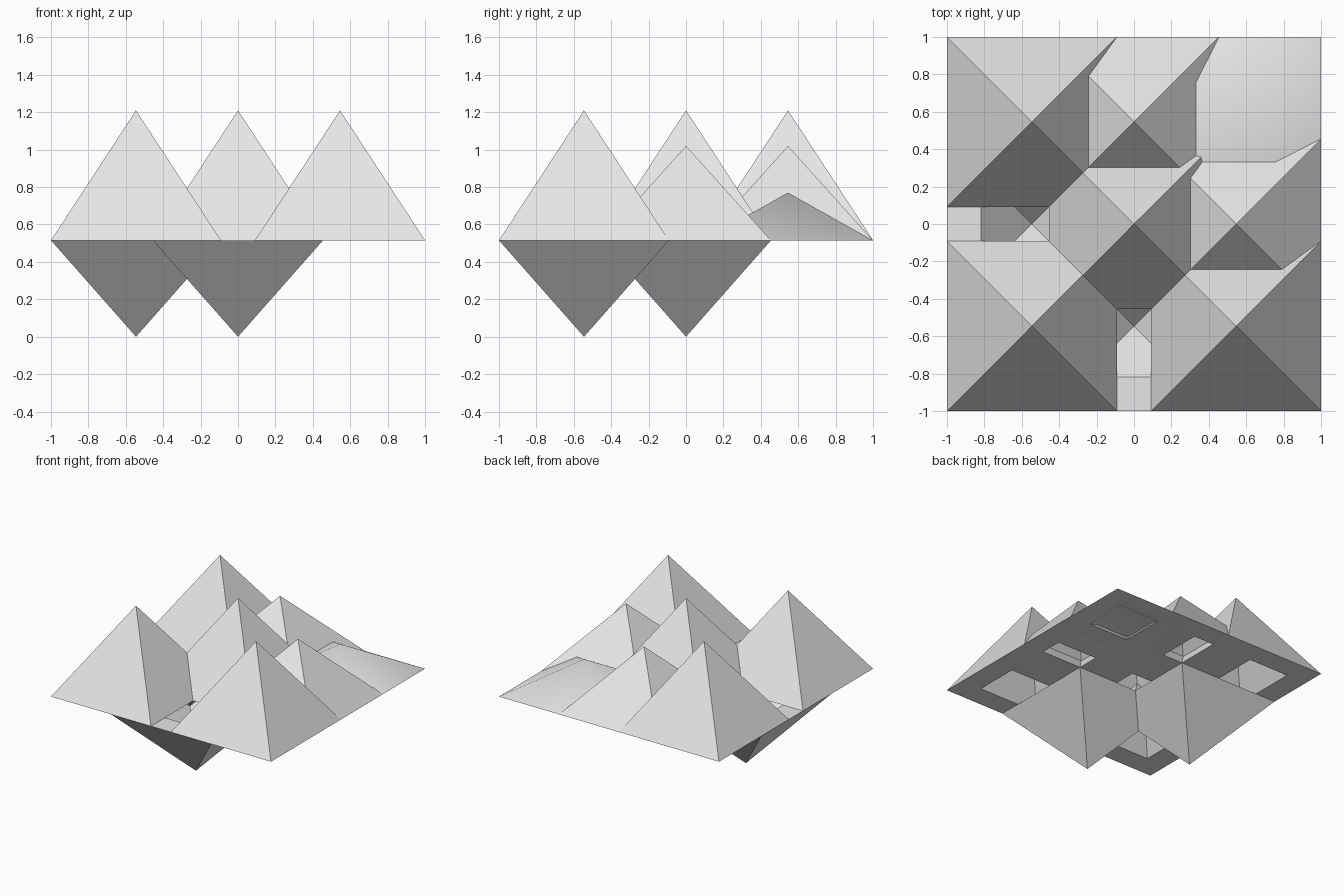
import bpy
import bmesh
import math

if "Cube" in bpy.data.objects:
    bpy.data.objects.remove(bpy.data.objects["Cube"], do_unlink=True)

PITCH = 6 / 11      # spacing of the pyramid grid
HALF = 5 / 11       # half width of each base
HOLLOW = 0.6        # inner cavity relative to outer shell
BASE_Z = 0.515
TALL, MEDIUM, LOW, DOWN = 0.695, 0.505, 0.255, -0.515

grey = bpy.data.materials.new("plain grey")
grey.use_nodes = True
grey.diffuse_color = (0.8, 0.8, 0.8, 1)
grey.node_tree.nodes["Principled BSDF"].inputs["Base Color"].default_value = (0.8, 0.8, 0.8, 1)


def hollow_pyramid(name, col, row, height):
    """Pyramid shell with a flat rim and a smaller pyramid cavity."""
    bm = bmesh.new()
    rings = []
    for scale in (1, HOLLOW):
        h = HALF * scale
        ring = [bm.verts.new((sx * h, sy * h, 0))
                for sx, sy in ((-1, -1), (1, -1), (1, 1), (-1, 1))]
        apex = bm.verts.new((0, 0, height * scale))
        for i in range(4):
            bm.faces.new((ring[i], ring[(i + 1) % 4], apex))
        rings.append(ring)
    # flat rim joining shell and cavity
    outer, inner = rings
    for i in range(4):
        j = (i + 1) % 4
        bm.faces.new((outer[j], outer[i], inner[i], inner[j]))
    bmesh.ops.recalc_face_normals(bm, faces=bm.faces)
    mesh = bpy.data.meshes.new(name)
    bm.to_mesh(mesh)
    bm.free()
    mesh.materials.append(grey)
    obj = bpy.data.objects.new(name, mesh)
    obj.location = (col * PITCH, row * PITCH, BASE_Z)
    bpy.context.collection.objects.link(obj)
    # only the low pyramid is shallow enough to be smoothed
    bpy.ops.object.select_all(action="DESELECT")
    obj.select_set(True)
    bpy.context.view_layer.objects.active = obj
    bpy.ops.object.shade_smooth_by_angle(angle=math.radians(45))


# three by three grid, front row first
rows = {
    "front": (-1, (TALL, DOWN, TALL)),
    "middle": (0, (DOWN, TALL, MEDIUM)),
    "back": (1, (TALL, MEDIUM, LOW)),
}
for row_name, (row, heights) in rows.items():
    for col, side, height in zip((-1, 0, 1), ("right", "centre", "left"), heights):
        kind = "inverted_pyramid" if height < 0 else "pyramid"
        hollow_pyramid(f"{row_name}_{side}_{kind}", col, row, height)
